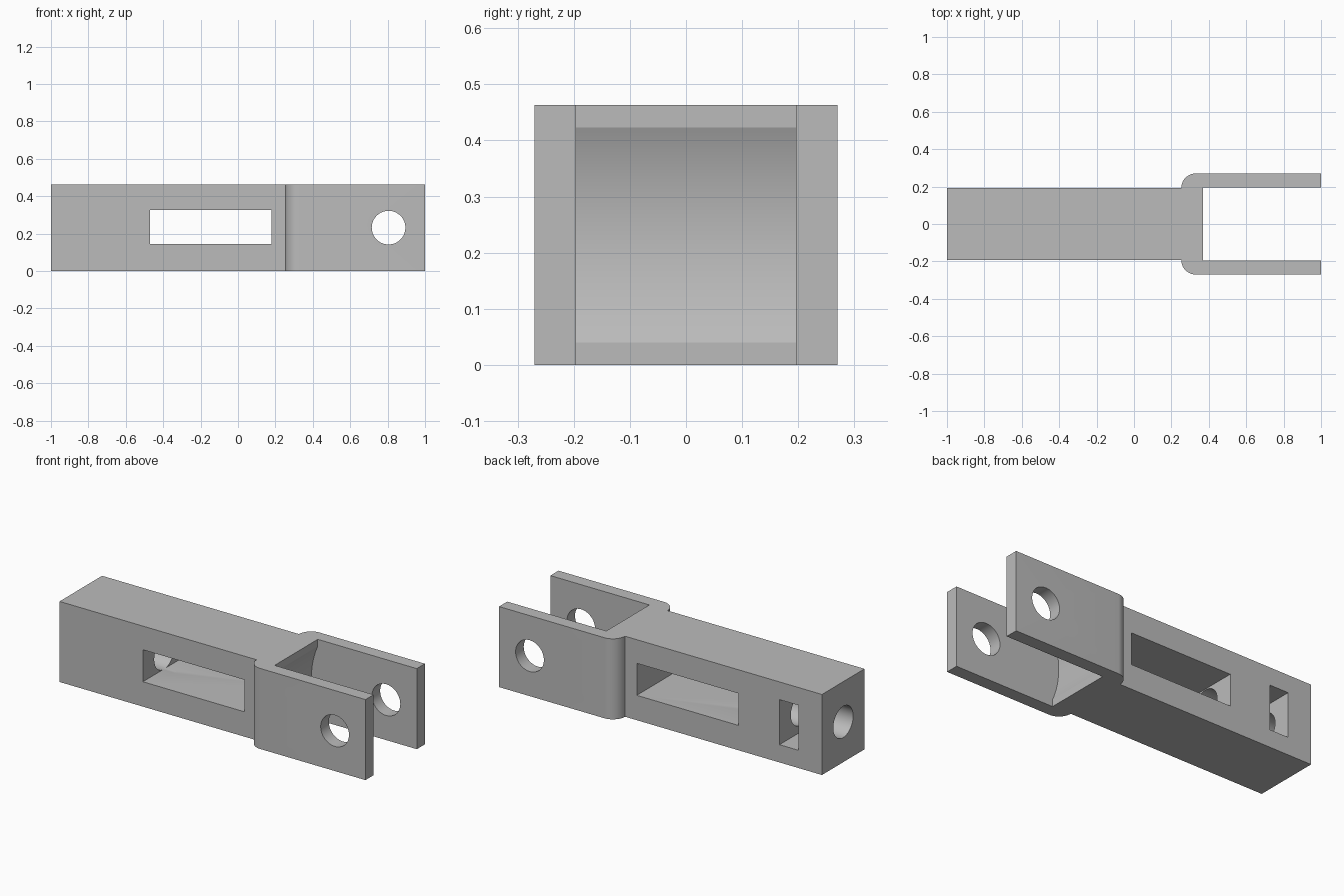
import bpy
import bmesh
from math import sin, cos, pi, asin
from mathutils import Matrix, Vector

default = bpy.data.objects.get("Cube")
if default:
    bpy.data.objects.remove(default, do_unlink=True)

HEIGHT = 0.463
MID = HEIGHT / 2
BODY_Y = 0.193      # half width of the bar
FORK_Y = 0.27       # half width over the fork arms
SLOT_Y = 0.196      # half width between the arms
PIN_X = 0.805
HOLE_R = 0.09

grey = bpy.data.materials.new("plain grey")
grey.use_nodes = True
colour = (0.5, 0.5, 0.5, 1)
grey.diffuse_color = colour
grey.node_tree.nodes["Principled BSDF"].inputs["Base Color"].default_value = colour


def make_object(name, bm):
    bmesh.ops.recalc_face_normals(bm, faces=bm.faces)
    mesh = bpy.data.meshes.new(name)
    bm.to_mesh(mesh)
    bm.free()
    mesh.materials.append(grey)
    obj = bpy.data.objects.new(name, mesh)
    bpy.context.collection.objects.link(obj)
    return obj


def prism(name, points, direction):
    """Extrude a closed outline of 3D points along a direction."""
    bm = bmesh.new()
    face = bm.faces.new([bm.verts.new(p) for p in points])
    result = bmesh.ops.extrude_face_region(bm, geom=[face], use_keep_orig=True)
    moved = [v for v in result["geom"] if isinstance(v, bmesh.types.BMVert)]
    bmesh.ops.translate(bm, verts=moved, vec=Vector(direction))
    return make_object(name, bm)


def box(name, low, high):
    (x0, y0, z0), (x1, y1, z1) = low, high
    base = [(x0, y0, z0), (x1, y0, z0), (x1, y1, z0), (x0, y1, z0)]
    return prism(name, base, (0, 0, z1 - z0))


def cylinder(name, centre, axis, length):
    bm = bmesh.new()
    bmesh.ops.create_cone(bm, cap_ends=True, segments=64, radius1=HOLE_R,
                          radius2=HOLE_R, depth=length,
                          matrix=Matrix.Translation(centre)
                          @ Matrix.Rotation(pi / 2, 4, axis))
    return make_object(name, bm)


# Bar widening through rounded shoulders into the fork
fork_start = 0.253
radius = FORK_Y - BODY_Y
half = [(-1, BODY_Y), (fork_start, BODY_Y)]
for i in range(1, 13):
    a = i / 12 * pi / 2
    half.append((fork_start + radius * (1 - cos(a)), BODY_Y + radius * sin(a)))
half.append((1, FORK_Y))
outline = half + [(x, -y) for x, y in reversed(half)]
link = prism("fork_link", [(x, y, 0) for x, y in outline], (0, 0, HEIGHT))

# Slot between the arms, with a concave end around the pin axis
slot_x, lip = 0.37, 0.04
rise = MID - lip
arc_r = ((PIN_X - slot_x) ** 2 + rise ** 2) ** 0.5
spread = asin(rise / arc_r)
profile = [(1.1, -0.1), (slot_x, -0.1)]
for i in range(33):
    a = spread * (i / 16 - 1)
    profile.append((PIN_X - arc_r * cos(a), MID + arc_r * sin(a)))
profile += [(slot_x, 0.6), (1.1, 0.6)]

cutters = [
    prism("fork_slot", [(x, -SLOT_Y, z) for x, z in profile], (0, 2 * SLOT_Y, 0)),
    # Cross hole for the pin
    cylinder("pin_hole", (PIN_X, 0, MID), "X", 1),
    # Window through the bar
    box("side_window", (-0.47, -0.4, 0.143), (0.178, 0.4, 0.327)),
    # Lengthwise bolt hole reaching the window
    cylinder("bolt_hole", (-0.8, 0, MID), "Y", 0.8),
    # Nut pocket open at the back
    box("nut_pocket", (-0.85, -0.13, 0.102), (-0.73, 0.4, 0.361)),
]

bpy.ops.object.select_all(action="DESELECT")
link.select_set(True)
bpy.context.view_layer.objects.active = link
for cutter in cutters:
    cutter.hide_render = True
    mod = link.modifiers.new(cutter.name, "BOOLEAN")
    mod.operation = "DIFFERENCE"
    mod.solver = "EXACT"
    mod.object = cutter
    bpy.ops.object.modifier_apply(modifier=mod.name)
    bpy.data.objects.remove(cutter, do_unlink=True)

bpy.ops.object.shade_smooth_by_angle(angle=pi / 9)
